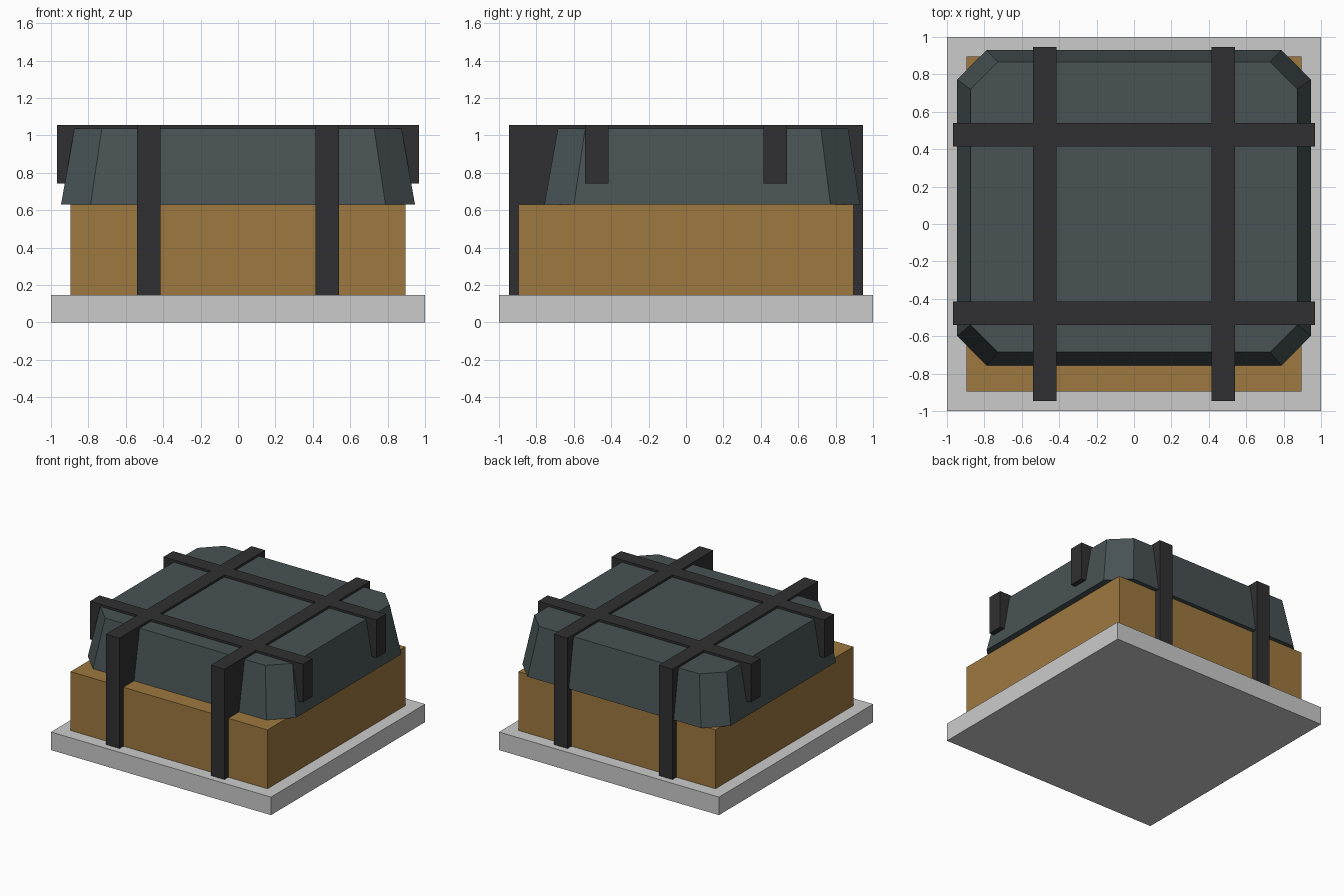
import bpy
import bmesh

if "Cube" in bpy.data.objects:
    bpy.data.objects.remove(bpy.data.objects["Cube"])


def material(name, rgb):
    m = bpy.data.materials.new(name)
    m.diffuse_color = (*rgb, 1)
    m.use_nodes = True
    m.node_tree.nodes["Principled BSDF"].inputs["Base Color"].default_value = m.diffuse_color
    return m


WOOD = material("wood", (0.34, 0.19, 0.05))
CLOTH = material("cloth", (0.065, 0.085, 0.09))
STRAP = material("strap", (0.03, 0.03, 0.032))


def loft(name, rings, mat=None):
    """Closed solid from a lower and an upper ring of points."""
    bm = bmesh.new()
    low, high = [[bm.verts.new(p) for p in ring] for ring in rings]
    n = len(low)
    bm.faces.new(low[::-1])
    bm.faces.new(high)
    for i in range(n):
        j = (i + 1) % n
        bm.faces.new((low[i], low[j], high[j], high[i]))
    bmesh.ops.recalc_face_normals(bm, faces=bm.faces)
    mesh = bpy.data.meshes.new(name)
    bm.to_mesh(mesh)
    bm.free()
    if mat:
        mesh.materials.append(mat)
    obj = bpy.data.objects.new(name, mesh)
    bpy.context.collection.objects.link(obj)
    return obj


def block(name, x, y, z, mat=None):
    corners = [(x[0], y[0]), (x[1], y[0]), (x[1], y[1]), (x[0], y[1])]
    return loft(name, [[(*c, h) for c in corners] for h in z], mat)


def octagon(x, y0, y1, cx, cy, z):
    """Rectangle with cut corners; cx, cy are the cut sizes."""
    return [(-x + cx, y0, z), (x - cx, y0, z), (x, y0 + cy, z), (x, y1 - cy, z),
            (x - cx, y1, z), (-x + cx, y1, z), (-x, y1 - cy, z), (-x, y0 + cy, z)]


# Pallet base and wooden crate
block("base_plate", (-1, 1), (-1, 1), (0, 0.148))
block("crate", (-0.895, 0.895), (-0.895, 0.895), (0.148, 0.632), WOOD)

# Tapered cover, set back from the front edge
loft("cover", [octagon(0.946, -0.757, 0.93, 0.158, 0.158, 0.632),
               octagon(0.874, -0.685, 0.867, 0.146, 0.146, 1.037)], CLOTH)

# Straps: long pair reaches the base, short cross pair stops on the cover
for side, c in (("a", -0.477), ("b", 0.477)):
    span = (c - 0.062, c + 0.062)
    block("long_strap_" + side, span, (-0.946, 0.946), (0.148, 1.055), STRAP)
    block("cross_strap_" + side, (-0.968, 0.968), span, (0.742, 1.055), STRAP)
